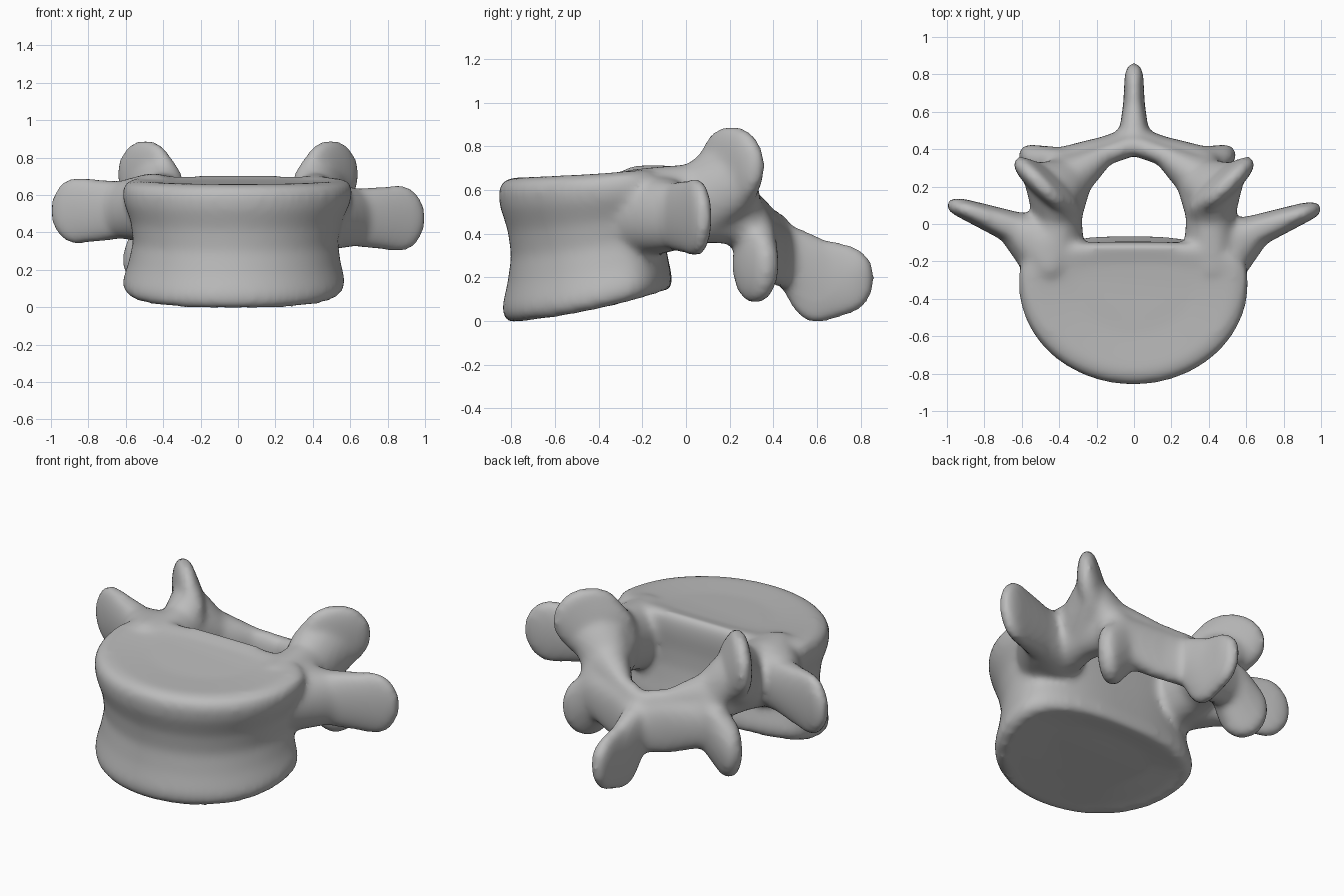
import bpy, bmesh, math
from mathutils import Matrix, Vector

if "Cube" in bpy.data.objects:
    bpy.data.objects.remove(bpy.data.objects["Cube"])

bm = bmesh.new()


def power(value, exponent):
    return math.copysign(abs(value) ** exponent, value)


def blob(center, radii, yaw=0):
    """Points of a flat-sided ellipsoid (thickness along y) turned about z."""
    turn = Matrix.Rotation(math.radians(yaw), 3, "Z")
    points = []
    for i in range(1, 12):
        a = math.pi * i / 12
        for j in range(20):
            b = math.tau * j / 20
            p = Vector((radii[0] * math.sin(a) * math.cos(b),
                        radii[1] * power(math.sin(a) * math.sin(b), 0.7),
                        radii[2] * math.cos(a)))
            points.append(turn @ p + Vector(center))
    return points


def chain(*blobs, side=1, shift=(0, 0, 0)):
    """Skin each neighbouring pair of ellipsoids with a convex hull."""
    for first, second in zip(blobs, blobs[1:]):
        part = bmesh.new()
        for p in blob(*first) + blob(*second):
            part.verts.new(((p.x + shift[0]) * side, p.y + shift[1], p.z + shift[2]))
        hull = bmesh.ops.convex_hull(part, input=part.verts)
        loose = {v for v in hull["geom_interior"] + hull["geom_unused"]
                 if isinstance(v, bmesh.types.BMVert)}
        bmesh.ops.delete(part, geom=list(loose), context="VERTS")
        bmesh.ops.recalc_face_normals(part, faces=part.faces)
        mesh = bpy.data.meshes.new("part")
        part.to_mesh(mesh)
        part.free()
        bm.from_mesh(mesh)
        bpy.data.meshes.remove(mesh)


def body_ring(height, scale, dish=0):
    """One ring of the vertebral body: round in front, flatter at the back."""
    ring = []
    for j in range(64):
        a = math.tau * j / 64
        c, s = math.cos(a), math.sin(a)
        if s > 0:
            square = 0.8 - 0.2 * height
            x, y = 0.615 * power(c, square), (0.27 - 0.05 * height) * s ** square
        else:
            x, y = 0.615 * c, 0.54 * s
        x, y = x * scale - 0.025 * (1 - height), -0.32 + y * scale
        depth = max(y + 0.86, 0)
        low = 0.22 * depth ** 1.6 - 0.01
        high = 0.655 + 0.04 * depth + 0.07 * depth ** 4
        ring.append(bm.verts.new((x, y, low + (high - low) * height + dish)))
    return ring


# Vertebral body with a waist and dished end plates
profile = [(0, 0.5, 0.025), (0, 0.8, 0.01), (0, 0.9, 0), (0.05, 0.96, 0), (0.12, 0.965, 0),
           (0.28, 0.92, 0), (0.46, 0.89, 0), (0.64, 0.92, 0), (0.8, 0.985, 0),
           (0.9, 1, 0), (0.97, 0.97, 0), (1, 0.88, 0), (1, 0.5, -0.01)]
rings = [body_ring(*p) for p in profile]
for lower, upper in zip(rings, rings[1:]):
    for j in range(64):
        k = (j + 1) % 64
        bm.faces.new((lower[j], lower[k], upper[k], upper[j]))
bm.faces.new(rings[0][::-1])
bm.faces.new(rings[-1])

for side in (1, -1):
    left = side == 1
    root = ((0.41, 0.06, 0.54), (0.13, 0.13, 0.185))
    neck = ((0.35, 0.245, 0.49), (0.13, 0.095, 0.14), 25)
    joint = ((0.33, 0.335, 0.36), (0.13, 0.075, 0.14), 10)
    facet = ((0.445, 0.185, 0.645), (0.2, 0.075, 0.17), 45)
    # Pedicle
    chain(((0.42, -0.22, 0.5), (0.16, 0.12, 0.2)), root, side=side)
    # Transverse process
    chain(((0.45, -0.18, 0.49), (0.14, 0.2, 0.19)),
          ((0.62, -0.05, 0.48), (0.12, 0.09, 0.155), 22),
          ((0.86, 0.045, 0.475), (0.15, 0.055, 0.18), 18),
          side=side, shift=(0, 0, 0) if left else (0, 0.02, 0.04))
    # Superior articular process
    chain(root, facet, ((0.495, 0.21, 0.71), (0.2, 0.062, 0.185), 45), side=side)
    # Neck between the upper and lower joints
    chain(root, neck, joint, side=side)
    chain(((0.41, 0.215, 0.6), (0.15, 0.075, 0.12), 40), neck, side=side)
    # Upper and lower lamina
    chain(neck, ((0.17, 0.365, 0.42), (0.09, 0.055, 0.11), -30),
          ((0, 0.425, 0.39), (0.08, 0.055, 0.1)), side=side)
    chain(joint, ((0.15, 0.41, 0.31), (0.09, 0.06, 0.15), -20),
          ((0, 0.46, 0.29), (0.08, 0.06, 0.14)), side=side)
    # Inferior articular process
    chain(joint, ((0.425, 0.318, 0.255), (0.14, 0.07, 0.175), 38),
          side=side, shift=(0, 0, 0) if left else (0.07, 0, 0))

# Spinous process
chain(((0, 0.45, 0.32), (0.07, 0.085, 0.13), 90),
      ((0, 0.6, 0.185), (0.15, 0.06, 0.195), 90),
      ((0, 0.715, 0.19), (0.15, 0.053, 0.165), 90),
      ((0, 0.765, 0.22), (0.095, 0.053, 0.11), 90))

mesh = bpy.data.meshes.new("vertebra")
bm.to_mesh(mesh)
bm.free()
bone = bpy.data.objects.new("vertebra", mesh)
bpy.context.collection.objects.link(bone)

grey = bpy.data.materials.new("bone grey")
grey.use_nodes = True
grey.diffuse_color = (0.5, 0.5, 0.5, 1)
grey.node_tree.nodes["Principled BSDF"].inputs["Base Color"].default_value = (0.5, 0.5, 0.5, 1)
mesh.materials.append(grey)

# Fuse the parts and soften the joins
fuse = bone.modifiers.new("fuse", "REMESH")
fuse.mode = "VOXEL"
fuse.voxel_size = 0.018
fuse.use_smooth_shade = True
soften = bone.modifiers.new("soften", "SMOOTH")
soften.factor = 0.5
soften.iterations = 14
